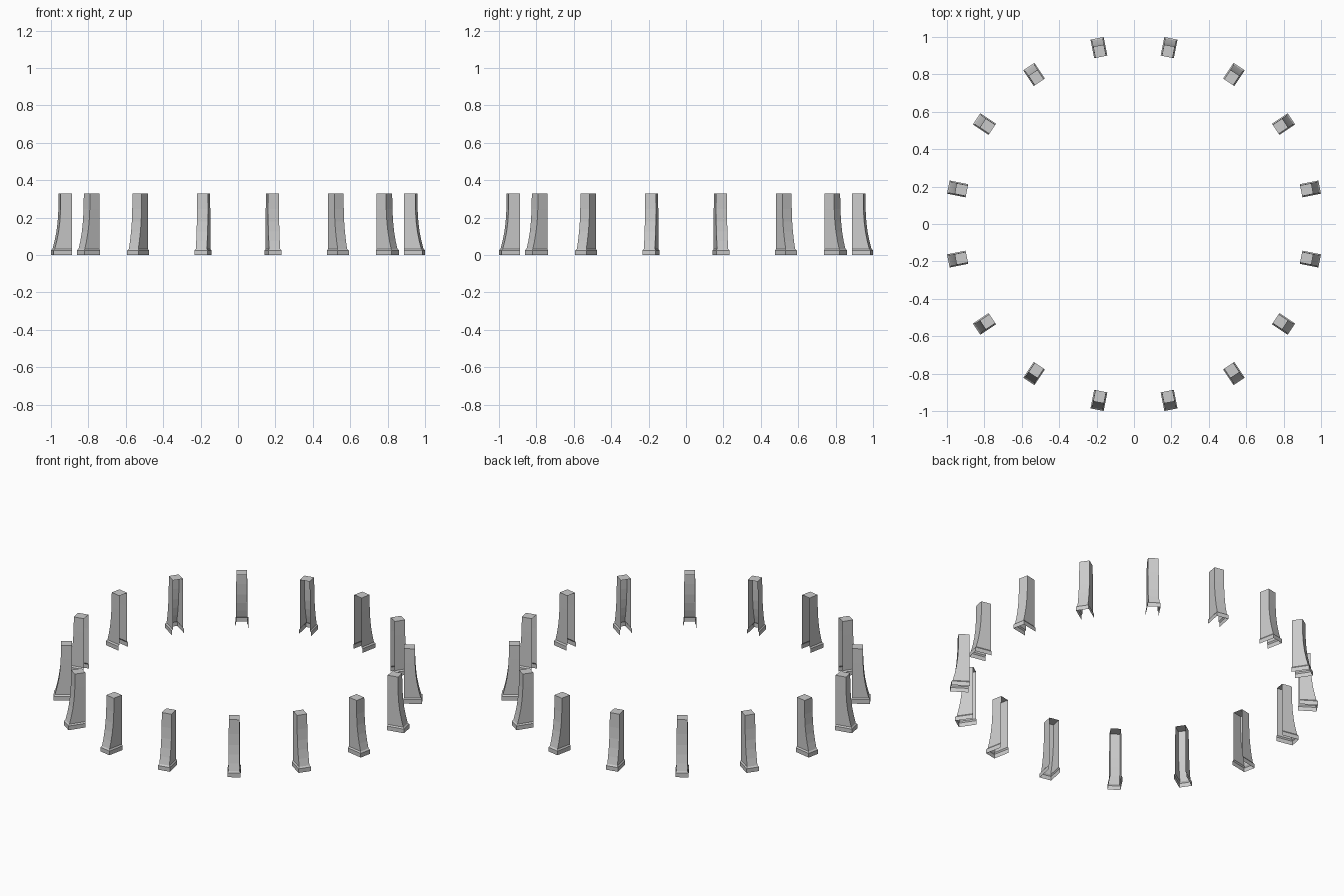
import bpy, bmesh, math
from mathutils import Matrix

if "Cube" in bpy.data.objects:
    bpy.data.objects.remove(bpy.data.objects["Cube"])

COUNT = 16
INNER = 0.911
# side profile from floor to top: (height, outer radius, half width)
PROFILE = [
    (0.0, 1.012, 0.036), (0.025, 1.012, 0.036),                        # plinth
    (0.033, 1.005, 0.030),                                             # plinth chamfer
    (0.075, 0.994, 0.030), (0.125, 0.984, 0.030),                      # flared shaft
    (0.18, 0.977, 0.030), (0.245, 0.973, 0.030), (0.33, 0.972, 0.029),
]


def buttress_mesh():
    """U-shaped shell, open at the bottom and towards the ring centre."""
    bm = bmesh.new()
    rows = []
    for z, r, w in PROFILE:
        rows.append([bm.verts.new(p) for p in
                     ((INNER, -w, z), (r, -w, z), (r, w, z), (INNER, w, z))])
    for low, high in zip(rows, rows[1:]):
        for i in range(3):
            bm.faces.new((low[i], low[i + 1], high[i + 1], high[i]))
    bm.faces.new(rows[-1])  # flat cap
    mesh = bpy.data.meshes.new("buttress")
    bm.to_mesh(mesh)
    bm.free()
    return mesh


# ring of identical buttresses
mesh = buttress_mesh()
for k in range(COUNT):
    ob = bpy.data.objects.new(f"buttress_{k + 1}", mesh)
    ob.matrix_world = Matrix.Rotation(math.tau * (k + 0.5) / COUNT, 4, 'Z')
    bpy.context.collection.objects.link(ob)
